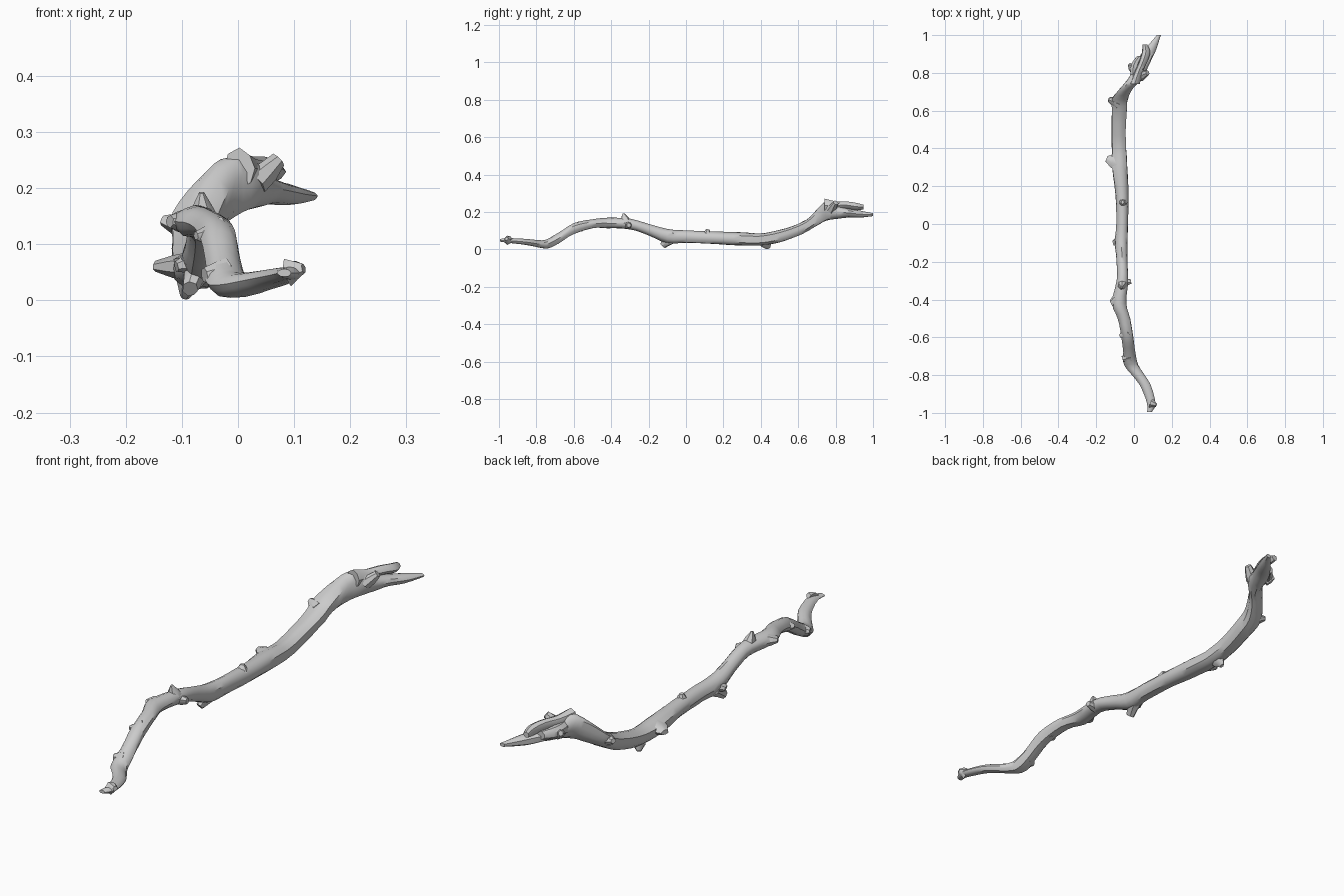
import bpy, bmesh, math, random
from mathutils import Vector

if "Cube" in bpy.data.objects:
    bpy.data.objects.remove(bpy.data.objects["Cube"])

random.seed(4)


def catmull(a, b, c, d, t):
    return 0.5 * (2*b + (c-a)*t + (2*a-5*b+4*c-d)*t*t + (3*b-a-3*c+d)*t**3)


def finish(name, bm):
    bmesh.ops.recalc_face_normals(bm, faces=bm.faces)
    me = bpy.data.meshes.new(name)
    bm.to_mesh(me)
    bm.free()
    ob = bpy.data.objects.new(name, me)
    bpy.context.collection.objects.link(ob)
    bpy.context.view_layer.objects.active = ob
    ob.select_set(True)
    bpy.ops.object.shade_smooth_by_angle(angle=math.radians(40))
    ob.select_set(False)


def skin(bm, rings):
    for a, b in zip(rings, rings[1:]):
        for i in range(len(a)):
            j = (i + 1) % len(a)
            bm.faces.new((a[i], a[j], b[j], b[i]))
    bm.faces.new(rings[0])
    bm.faces.new(rings[-1][::-1])


def branch(name, rows, sides=12, steps=3):
    """Loft knobbly rings; each row is y, x min, x max, z min, z max."""
    pts = []
    for k in range(len(rows) - 1):
        q = [rows[max(k-1, 0)], rows[k], rows[k+1], rows[min(k+2, len(rows)-1)]]
        for s in range(steps):
            pts.append([catmull(*v, s/steps) for v in zip(*q)])
    pts.append(rows[-1])
    bm = bmesh.new()
    rings = []
    ridge = [random.uniform(.95, 1.05) for _ in range(sides)]
    for y, x0, x1, z0, z1 in pts:
        ring = []
        for i in range(sides):
            # bark ridges drift slowly along the length
            ridge[i] = min(1.06, max(.9, ridge[i] + random.uniform(-.04, .04)))
            a = 2 * math.pi * i / sides
            ring.append(bm.verts.new(((x0+x1)/2 + (x1-x0)/2*math.cos(a)*ridge[i], y,
                                      (z0+z1)/2 + (z1-z0)/2*math.sin(a)*ridge[i])))
        rings.append(ring)
    skin(bm, rings)
    finish(name, bm)


def stub(name, base, tip, length, r_tip=.3):
    """Broken twig or knot: an elongated cone flaring out of the bark."""
    base, tip = Vector(base), Vector(tip)
    d = (tip - base).normalized()
    u = (Vector((0, 1, 0)) - d * d.y).normalized()
    v = d.cross(u)
    bm = bmesh.new()
    rings = []
    for t, f in ((0, 1), (.5, .75), (1, r_tip)):
        ring = []
        for i in range(7):
            a = 2 * math.pi * i / 7
            k = f * random.uniform(.85, 1.1)
            ring.append(bm.verts.new(base.lerp(tip, t) + u*math.cos(a)*length*k
                                     + v*math.sin(a)*min(length, .028)*k))
        rings.append(ring)
    skin(bm, rings)
    finish(name, bm)


# main limb, running from the thin front tip to the thick split end
branch("main_limb", [
    (-.995, .07, .095, .042, .056), (-.95, .07, .114, .035, .06),
    (-.85, .03, .09, .023, .055), (-.77, -.035, .04, .006, .048),
    (-.73, -.055, .02, .006, .06), (-.68, -.055, .008, .03, .09),
    (-.6, -.065, .0, .08, .14), (-.5, -.085, -.018, .112, .16),
    (-.42, -.115, -.04, .112, .168), (-.3, -.092, -.03, .107, .163),
    (-.2, -.092, -.033, .075, .135), (-.1, -.1, -.032, .035, .108),
    (0, -.092, -.03, .035, .1), (.15, -.097, -.028, .028, .094),
    (.3, -.118, -.032, .02, .09), (.4, -.118, -.038, .02, .087),
    (.5, -.12, -.04, .036, .107), (.6, -.12, -.035, .07, .14),
    (.66, -.12, -.03, .1, .175), (.72, -.075, .0, .135, .24),
    (.76, -.04, .042, .155, .262), (.81, -.012, .066, .165, .235),
    (.87, .015, .092, .172, .218), (.93, .06, .118, .17, .208),
    (1.0, .12, .142, .178, .194)])

# upper splinter of the split end
branch("upper_splinter", [
    (.74, -.025, .03, .2, .27), (.8, .0, .045, .215, .256),
    (.86, .025, .07, .218, .255), (.91, .04, .085, .21, .248),
    (.95, .045, .07, .215, .238)], sides=8)

# short side splinter
branch("side_splinter", [
    (.77, -.02, .02, .18, .24), (.84, -.02, .025, .185, .235),
    (.89, .015, .05, .19, .225)], sides=7)

# knots and snapped twigs
for i, (base, tip, size, end) in enumerate([
    ((-.06, -.32, .14), (-.065, -.335, .192), .03, .2),
    ((-.06, -.31, .13), (-.015, -.305, .13), .025, .5),
    ((-.08, -.4, .14), (-.122, -.42, .14), .04, .4),
    ((-.03, -.57, .12), (-.075, -.595, .115), .03, .3),
    ((-.02, -.7, .05), (-.06, -.715, .045), .035, .5),
    ((-.07, -.08, .06), (-.085, -.125, .02), .035, .5),
    ((-.07, -.09, .07), (-.11, -.1, .06), .035, .4),
    ((-.06, .11, .07), (-.06, .115, .108), .03, .3),
    ((-.08, .32, .06), (-.146, .345, .06), .05, .35),
    ((-.08, .42, .05), (-.095, .44, .006), .04, .3),
    ((-.08, .64, .13), (-.134, .66, .142), .035, .35),
    ((.03, .78, .21), (.072, .80, .25), .03, .5),
    ((-.0, .82, .2), (-.026, .845, .215), .025, .4),
    ((.09, -.95, .05), (.117, -.96, .057), .025, .4),
]):
    stub(f"knot_{i + 1}", base, tip, size, end)
